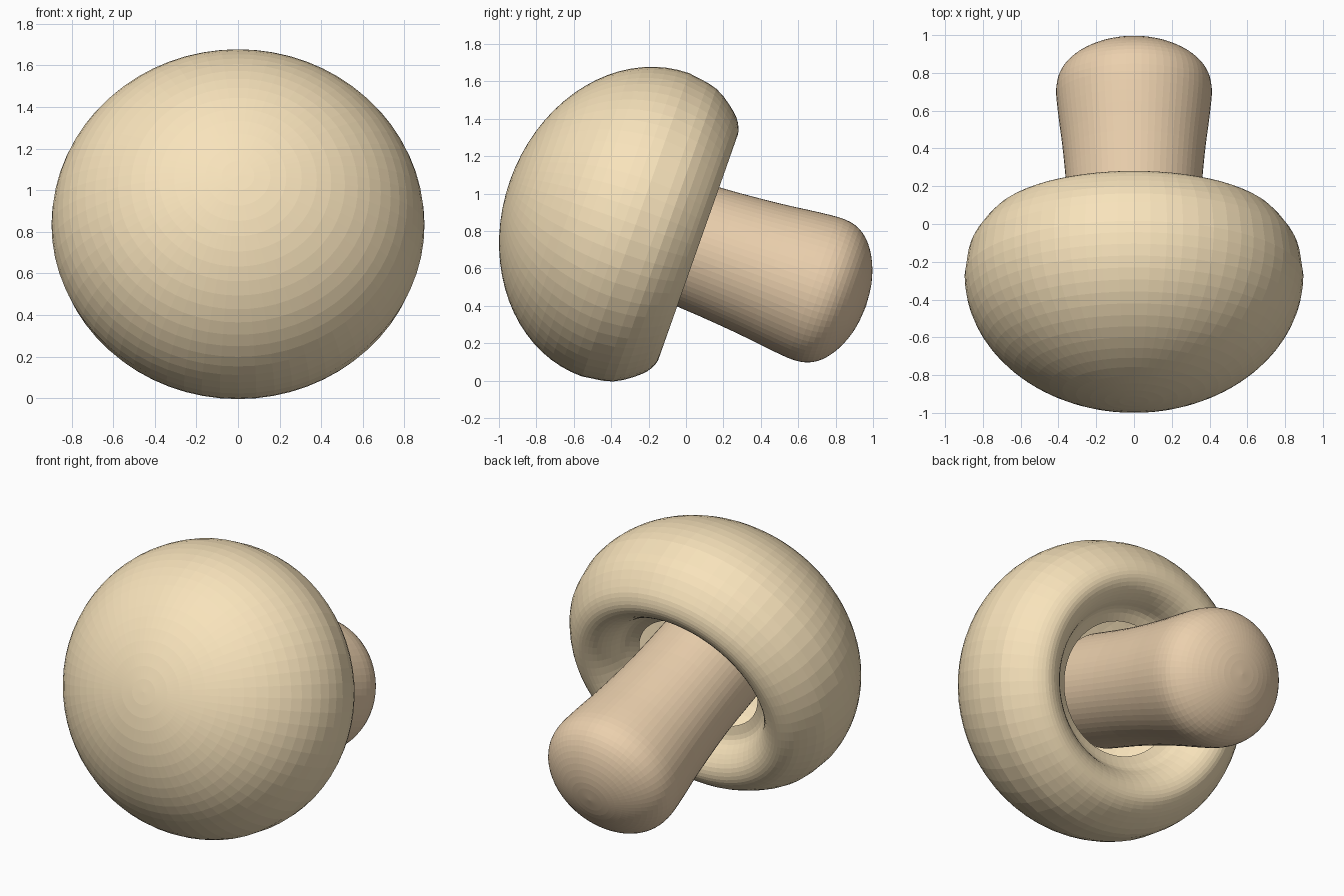
import bpy, bmesh, math
from mathutils import Vector, Matrix

if "Cube" in bpy.data.objects:
    bpy.data.objects.remove(bpy.data.objects["Cube"])

SEG = 64
# mushroom lies back: local +z (cap apex) tips towards -y
PLACE = Matrix.Translation((0, 0.065, 0.715)) @ Matrix.Rotation(math.radians(70.55), 4, 'X')


def smooth_path(pts, steps):
    """Catmull-Rom curve through profile points (radius, height)."""
    p = [Vector(q) for q in pts]
    p = [2 * p[0] - p[1]] + p + [2 * p[-1] - p[-2]]
    out = []
    for i in range(1, len(p) - 2):
        a, b, c, d = p[i - 1:i + 3]
        for k in range(steps):
            t = k / steps
            out.append(0.5 * (2 * b + (c - a) * t + (2 * a - 5 * b + 4 * c - d) * t * t
                              + (3 * b - a - 3 * c + d) * t ** 3))
    return out + [p[-2]]


def lathe(name, profile, x_scale, color):
    """Spin a (radius, height) profile around z, slightly wider in x."""
    bm = bmesh.new()
    rings = []
    for r, h in profile:
        if r < 1e-4:
            rings.append([bm.verts.new((0, 0, h))])
        else:
            rings.append([bm.verts.new((x_scale * r * math.cos(2 * math.pi * i / SEG),
                                        r * math.sin(2 * math.pi * i / SEG), h))
                          for i in range(SEG)])
    for a, b in zip(rings, rings[1:]):
        for i in range(SEG):
            j = (i + 1) % SEG
            if len(a) == 1:
                bm.faces.new((a[0], b[i], b[j]))
            elif len(b) == 1:
                bm.faces.new((a[i], b[0], a[j]))
            else:
                bm.faces.new((a[i], b[i], b[j], a[j]))
    bm.transform(PLACE)
    mesh = bpy.data.meshes.new(name)
    bm.to_mesh(mesh)
    bm.free()
    mat = bpy.data.materials.new(name + "_colour")
    mat.diffuse_color = color
    mat.use_nodes = True
    mat.node_tree.nodes["Principled BSDF"].inputs["Base Color"].default_value = mat.diffuse_color
    mesh.materials.append(mat)
    obj = bpy.data.objects.new(name, mesh)
    bpy.context.collection.objects.link(obj)
    return obj


# Cap: elliptical dome, rolled rim, hollow underside open around the stem
dome = [(0.86 * math.sin(a), 0.355 + 0.712 * math.cos(a))
        for a in (math.pi / 2 * i / 18 for i in range(18))]
rim = smooth_path([(0.86, 0.355), (0.83, 0.19), (0.745, 0.062), (0.68, 0.012), (0.62, 0.0),
                   (0.555, 0.025), (0.5, 0.085), (0.455, 0.16), (0.385, 0.2)], 3)
lathe("mushroom_cap", dome + [tuple(p) for p in rim], 1.043, (0.94, 0.77, 0.50, 1))

# Stem: flares to a rounded foot, runs up into the cap
foot = smooth_path([(0.0, -0.952), (0.12, -0.94), (0.23, -0.905), (0.32, -0.85), (0.378, -0.78),
                    (0.4, -0.69), (0.39, -0.55), (0.364, -0.33), (0.338, 0.0), (0.33, 0.35)], 3)
lathe("mushroom_stem", [tuple(p) for p in foot], 1.03, (0.83, 0.63, 0.42, 1))
